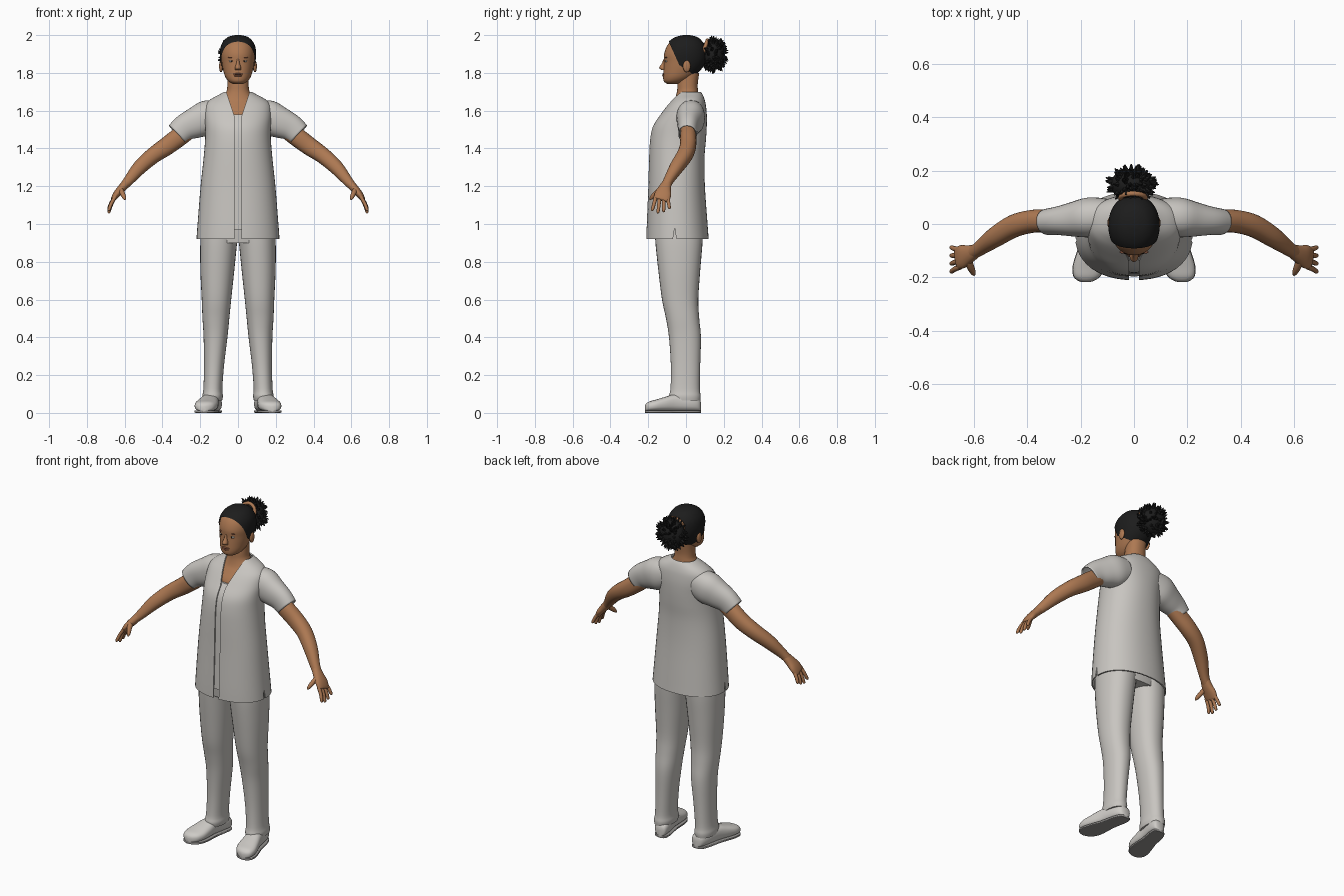
import bpy, bmesh, math, random
from mathutils import Vector

random.seed(4)
if "Cube" in bpy.data.objects:
    bpy.data.objects.remove(bpy.data.objects["Cube"])


def material(name, *rgb):
    m = bpy.data.materials.new(name)
    m.use_nodes = True
    m.diffuse_color = (*rgb, 1)
    m.node_tree.nodes["Principled BSDF"].inputs["Base Color"].default_value = (*rgb, 1)
    return m


CLOTH = material("pale grey cloth", .58, .56, .53)
SHOE = material("off white leather", .62, .60, .57)
SOLE = material("grey rubber", .3, .29, .28)
SKIN = material("brown skin", .42, .19, .085)
LIP = material("dark lip", .27, .10, .055)
HAIR = material("black hair", .012, .012, .012)
WHITE = material("eye white", .7, .68, .64)


def smooth(ob, angle=50):
    bpy.ops.object.select_all(action='DESELECT')
    ob.select_set(True)
    bpy.context.view_layer.objects.active = ob
    bpy.ops.object.shade_smooth_by_angle(angle=math.radians(angle))


def finish(name, bm, mat, shade=True):
    bmesh.ops.recalc_face_normals(bm, faces=bm.faces[:])
    me = bpy.data.meshes.new(name)
    bm.to_mesh(me)
    bm.free()
    ob = bpy.data.objects.new(name, me)
    bpy.context.collection.objects.link(ob)
    me.materials.append(mat)
    if shade:
        smooth(ob)
    return ob


def resample(rows, steps=4):
    """Smooth spline through the rows of numbers."""
    out = []
    for i in range(len(rows) - 1):
        a, b, c, d = (rows[max(0, min(len(rows) - 1, i + k))] for k in (-1, 0, 1, 2))
        for s in range(steps):
            t = s / steps
            out.append([q + .5 * t * (r - p + t * (2*p - 5*q + 4*r - w + t * (3*(q - r) + w - p)))
                        for p, q, r, w in zip(a, b, c, d)])
    return out + [list(rows[-1])]


def skin_rings(rings, sides=32, power=2.2, cap=True):
    """Bridge rings of (centre, u, v) with rounded cross-sections."""
    bm = bmesh.new()
    loops = []
    for c, u, v in rings:
        loop = []
        for k in range(sides):
            a = math.tau * k / sides
            p, q = (math.copysign(abs(f) ** (2 / power), f) for f in (math.cos(a), math.sin(a)))
            loop.append(bm.verts.new(c + u * p + v * q))
        loops.append(loop)
    for A, B in zip(loops, loops[1:]):
        for k in range(sides):
            j = (k + 1) % sides
            bm.faces.new((A[k], A[j], B[j], B[k]))
    if cap:
        bm.faces.new(loops[0])
        bm.faces.new(loops[-1])
    return bm


def stack(rows, side=1, **kw):
    """Level rings from rows of (z, x_min, x_max, y_front, y_back)."""
    return skin_rings([(Vector((side * (l + r) / 2, (f + b) / 2, z)),
                        Vector(((r - l) / 2, 0, 0)), Vector((0, (b - f) / 2, 0)))
                       for z, l, r, f, b in resample(rows)], **kw)


def body(rows, **kw):
    """Symmetric level rings from rows of (z, half_width, y_front, y_back)."""
    return stack([(z, -w, w, f, b) for z, w, f, b in rows], **kw)


def tube(rows, side=1, **kw):
    """Tube from rows of (x, y, z, thickness radius, radius along y)."""
    rows = resample(rows)
    pts = [Vector((side * r[0], r[1], r[2])) for r in rows]
    rings = []
    for i, (p, r) in enumerate(zip(pts, rows)):
        t = (pts[min(i + 1, len(pts) - 1)] - pts[max(i - 1, 0)]).normalized()
        v = Vector((0, 1, 0))
        v = (v - t * v.dot(t)).normalized()
        rings.append((p, t.cross(v) * r[3], v * r[4]))
    return skin_rings(rings, **kw)


def ball(name, loc, size, mat):
    bm = bmesh.new()
    bmesh.ops.create_uvsphere(bm, u_segments=20, v_segments=12, radius=1)
    bmesh.ops.scale(bm, vec=size, verts=bm.verts)
    bmesh.ops.translate(bm, vec=loc, verts=bm.verts)
    return finish(name, bm, mat)


def prism(points, depth):
    bm = bmesh.new()
    f = bm.faces.new([bm.verts.new(p) for p in points])
    ex = bmesh.ops.extrude_face_region(bm, geom=[f])
    bmesh.ops.translate(bm, vec=depth, verts=[v for v in ex["geom"] if isinstance(v, bmesh.types.BMVert)])
    ob = finish("cutter", bm, CLOTH, False)
    ob.hide_render = True
    return ob


# Tunic with an open front, V neck and side slits
shirt = [(.92, .22, -.21, .12), (1.0, .214, -.208, .114), (1.2, .198, -.2, .1),
         (1.35, .182, -.196, .098), (1.45, .174, -.19, .106), (1.52, .174, -.174, .11),
         (1.58, .178, -.135, .11), (1.63, .172, -.098, .105), (1.66, .145, -.072, .098),
         (1.685, .1, -.052, .088), (1.7, .072, -.042, .078)]
tunic = finish("tunic", body(shirt, sides=48, cap=False), CLOTH, False)
opening = [(.018, .9), (.018, 1.57), (.068, 1.72)]
outline = opening + [(-x, z) for x, z in reversed(opening)]
cutters = [prism([(x, -.4, z) for x, z in outline], (0, .4, 0)),
           prism([(-.4, -.072, .9), (-.4, -.048, .9), (-.4, -.06, .98)], (.8, 0, 0))]
shell = tunic.modifiers.new("Thickness", 'SOLIDIFY')
shell.thickness = .007
shell.offset = -1
for c in cutters:
    cut = tunic.modifiers.new("Cut", 'BOOLEAN')
    cut.operation = 'DIFFERENCE'
    cut.object = c
bpy.context.view_layer.objects.active = tunic
for name in [m.name for m in tunic.modifiers]:
    bpy.ops.object.modifier_apply(modifier=name)
for c in cutters:
    bpy.data.objects.remove(c)
smooth(tunic, 40)

# Undershirt behind the opening, and hips
inner = [(z, w - .014, f + .012, b - .014) for z, w, f, b in [(.97, .215, -.208, .115)] + shirt[2:7]]
finish("undershirt", body(inner, sides=48), CLOTH)
finish("trouser_hips", body([(.9, .19, -.155, .08), (1.0, .195, -.165, .09), (1.1, .18, -.16, .08)]), CLOTH)

# Neck, chest and head
finish("neck_and_chest", body([(1.5, .12, -.12, .06), (1.58, .13, -.112, .07), (1.63, .125, -.08, .07),
                               (1.66, .09, -.06, .068), (1.7, .062, -.048, .064),
                               (1.74, .056, -.045, .062), (1.8, .055, -.04, .07)]), SKIN)
skull = [(1.742, .028, -.1, -.03), (1.755, .05, -.117, 0), (1.78, .068, -.121, .04),
         (1.82, .08, -.119, .08), (1.86, .087, -.116, .1), (1.9, .09, -.116, .104),
         (1.94, .084, -.102, .095), (1.97, .066, -.078, .075), (1.988, .042, -.045, .05),
         (1.996, .01, -.01, .015)]
finish("head", body(skull, power=2.1), SKIN)

# Hair cap trimmed along the hairline
cap = body([(z + .004, w + .006, f - .004, b + .005) for z, w, f, b in skull], sides=64, power=2.1)
for point, normal in (((0, -.082, 1.945), (0, .1, .045)), ((0, -.04, 1.845), (0, .08, .12))):
    bmesh.ops.bisect_plane(cap, geom=cap.verts[:] + cap.edges[:] + cap.faces[:],
                           plane_co=point, plane_no=normal, clear_inner=True)
finish("hair_cap", cap, HAIR)

# Spiky bun and its band
bun = Vector((-.01, .147, 1.895))
ball("hair_bun", bun, (.078, .06, .08), HAIR)
bm = bmesh.new()
for i in range(170):
    d = Vector([random.gauss(0, 1) for _ in range(3)]).normalized()
    rot = d.to_track_quat('Z', 'Y').to_matrix().to_4x4()
    new = bmesh.ops.create_cone(bm, segments=5, radius1=.017, radius2=.002,
                                depth=random.uniform(.035, .055), cap_ends=True)["verts"]
    bmesh.ops.transform(bm, matrix=rot, verts=new)
    bmesh.ops.translate(bm, verts=new, vec=bun + Vector((d.x * .077, d.y * .055, d.z * .077)))
finish("bun_spikes", bm, HAIR)
bpy.ops.mesh.primitive_torus_add(location=(-.004, .098, 1.93), rotation=(math.radians(70), 0, 0),
                                 major_radius=.046, minor_radius=.01,
                                 major_segments=28, minor_segments=8)
band = bpy.context.object
band.name = "hair_band"
band.data.materials.append(SKIN)
smooth(band)

# Nose and mouth
finish("nose", body([(1.873, .006, -.119, -.1), (1.85, .009, -.128, -.1), (1.828, .016, -.142, -.1),
                     (1.816, .015, -.132, -.1)], sides=16), SKIN)
ball("upper_lip", (0, -.116, 1.794), (.025, .01, .0055), LIP)
ball("lower_lip", (0, -.116, 1.785), (.021, .01, .006), LIP)

for side, tag in ((1, "left_"), (-1, "right_")):
    # Eyes, brows and ears
    ball(tag + "eye", (side * .034, -.1, 1.862), (.014, .011, .0065), WHITE)
    ball(tag + "iris", (side * .034, -.108, 1.862), (.005, .0045, .005), HAIR)
    ball(tag + "brow", (side * .036, -.105, 1.882), (.018, .006, .0035), LIP)
    ball(tag + "ear", (side * .09, .004, 1.835), (.01, .02, .032), SKIN)

    # Sleeve
    sleeve = finish(tag + "sleeve", tube([(.09, .028, 1.585, .075, .065), (.16, .025, 1.562, .093, .075),
                                          (.22, .018, 1.538, .083, .066), (.28, .012, 1.511, .071, .054),
                                          (.322, .008, 1.475, .064, .049)], side, cap=False), CLOTH)
    rim = sleeve.modifiers.new("Thickness", 'SOLIDIFY')
    rim.thickness = .006

    # Arm, palm, fingers and thumb
    finish(tag + "arm", tube([(.24, .014, 1.51, .045, .042), (.31, .012, 1.462, .05, .043),
                              (.38, .01, 1.41, .048, .043), (.45, -.008, 1.362, .043, .042),
                              (.52, -.05, 1.3, .038, .037), (.575, -.09, 1.235, .028, .027),
                              (.605, -.108, 1.2, .022, .025)], side, sides=24), SKIN)
    finish(tag + "palm", tube([(.59, -.1, 1.218, .022, .025), (.617, -.113, 1.187, .022, .034),
                               (.642, -.122, 1.158, .019, .044), (.66, -.129, 1.132, .013, .041),
                               (.664, -.131, 1.126, .006, .034)], side, sides=20), SKIN)
    for k, (finger, drop) in enumerate((("index", .064), ("middle", .076), ("ring", .07), ("little", .054))):
        y = -.16 + .021 * k
        spread = -.018 + .009 * k
        finish(tag + finger + "_finger",
               tube([(.65, y, 1.145, .01, .011), (.671, y + spread * .5, 1.14 - drop * .5, .0095, .0095),
                     (.683, y + spread, 1.14 - drop, .008, .008),
                     (.686, y + spread, 1.133 - drop, .002, .002)], side, sides=10), SKIN)
    finish(tag + "thumb", tube([(.622, -.13, 1.185, .014, .016), (.612, -.16, 1.162, .013, .014),
                                (.602, -.182, 1.14, .01, .01), (.598, -.192, 1.128, .003, .003)],
                               side, sides=12), SKIN)

    # Trouser leg
    finish(tag + "trouser_leg", stack([(.95, -.002, .197, -.165, .09), (.88, .007, .2, -.16, .086),
                                       (.75, .02, .199, -.146, .075), (.6, .036, .192, -.127, .065),
                                       (.5, .046, .188, -.106, .07), (.4, .056, .182, -.09, .079),
                                       (.25, .074, .18, -.08, .075), (.13, .083, .183, -.082, .073),
                                       (.09, .08, .189, -.09, .078), (.065, .084, .187, -.086, .076)],
                                      side), CLOTH)

    # Shoe and sole, turned slightly outward: rows of (y, half width, height)
    foot = resample([(.08, .012, .05), (.07, .034, .075), (.03, .045, .09), (-.05, .047, .1),
                     (-.11, .056, .085), (-.16, .06, .07), (-.195, .05, .06), (-.212, .03, .048),
                     (-.218, .01, .035)])
    for part, mat, grow in (("shoe", SHOE, 0), ("sole", SOLE, .001)):
        rings = []
        for y, w, h in foot:
            low, high = (.008, h) if part == "shoe" else (0, .014)
            rings.append((Vector((side * (.137 - .2 * y), y, (low + high) / 2)),
                          Vector((w + grow, 0, 0)), Vector((0, 0, (high - low) / 2))))
        finish(tag + part, skin_rings(rings, sides=24, power=2.6 if part == "shoe" else 6), mat)
